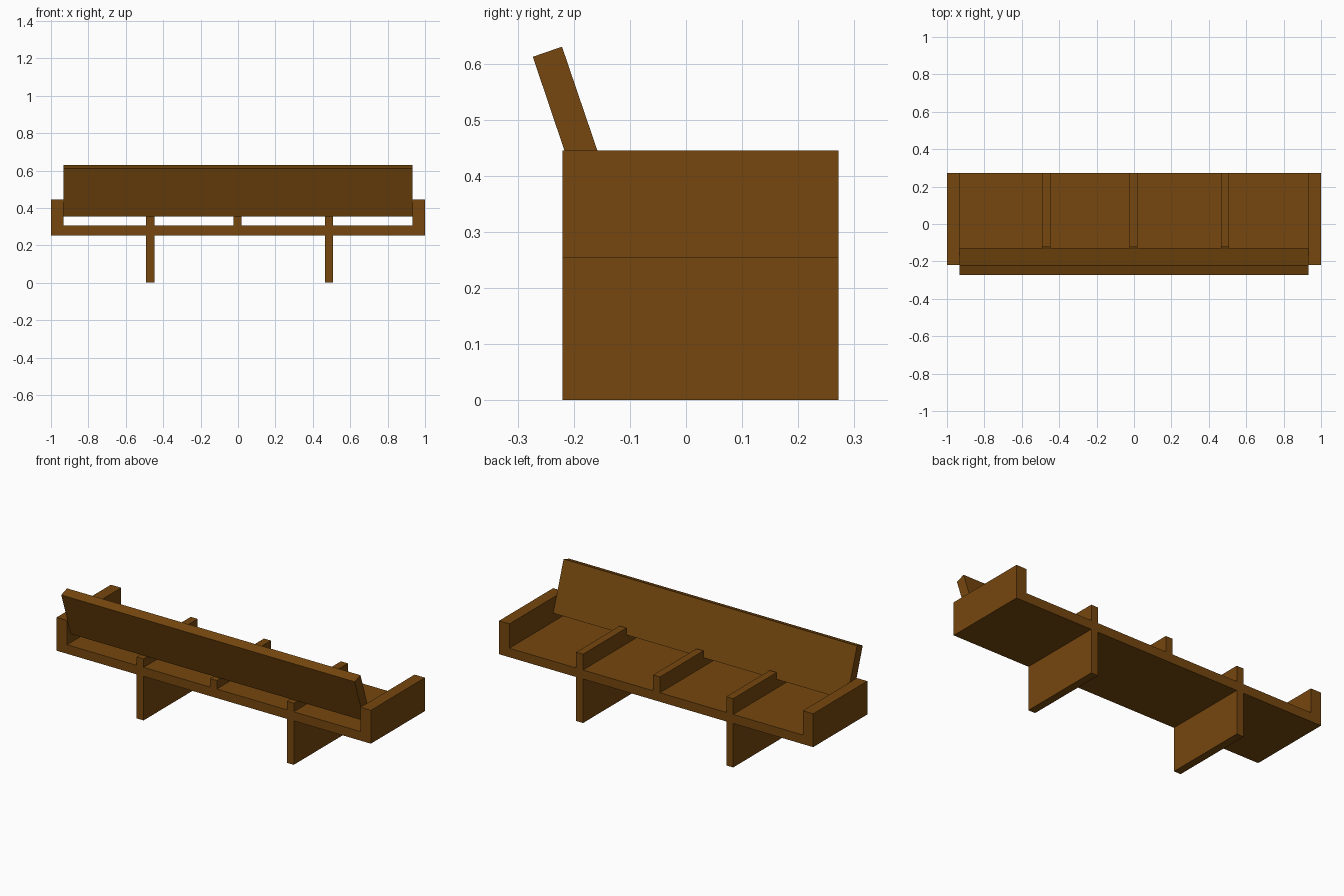
import bpy

if "Cube" in bpy.data.objects:
    bpy.data.objects.remove(bpy.data.objects["Cube"])

wood = bpy.data.materials.new("brown wood")
wood.diffuse_color = (0.18, 0.063, 0.0045, 1)
wood.use_nodes = True
wood.node_tree.nodes["Principled BSDF"].inputs["Base Color"].default_value = wood.diffuse_color

Y0, Y1 = -0.22, 0.272      # depth of the bench
Z0, Z1 = 0.253, 0.305      # underside and top of the seat


def extrude_x(name, profile, x0, x1):
    """Solid made by extruding a (y, z) outline from x0 to x1."""
    n = len(profile)
    verts = [(x, y, z) for x in (x0, x1) for y, z in profile]
    faces = [tuple(range(n))[::-1], tuple(range(n, 2 * n))]
    faces += [(i, (i + 1) % n, n + (i + 1) % n, n + i) for i in range(n)]
    mesh = bpy.data.meshes.new(name)
    mesh.from_pydata(verts, [], faces)
    mesh.materials.append(wood)
    obj = bpy.data.objects.new(name, mesh)
    bpy.context.collection.objects.link(obj)
    return obj


def rect(z0, z1):
    return [(Y0, z0), (Y1, z0), (Y1, z1), (Y0, z1)]


# Seat board between the arms
extrude_x("seat", rect(Z0, Z1), -0.934, 0.934)

# Solid end arms
extrude_x("left_arm", rect(Z0, 0.445), -1.0, -0.934)
extrude_x("right_arm", rect(Z0, 0.445), 0.934, 1.0)

# Dividers on the seat, notched to carry the backrest
notched = [(Y0, Z1), (Y1, Z1), (Y1, 0.396), (-0.123, 0.396),
           (-0.123, 0.354), (Y0, 0.354)]
for name, x in (("left", -0.469), ("middle", -0.003), ("right", 0.487)):
    extrude_x(name + "_divider", notched, x - 0.022, x + 0.022)
    # Panel legs under the outer dividers
    if name != "middle":
        extrude_x(name + "_leg", rect(0.0, Z0), x - 0.022, x + 0.022)

# Leaning backrest with a flat-cut bottom
extrude_x("backrest", [(-0.186, 0.354), (-0.127, 0.354),
                       (-0.221, 0.63), (-0.273, 0.612)], -0.934, 0.934)
